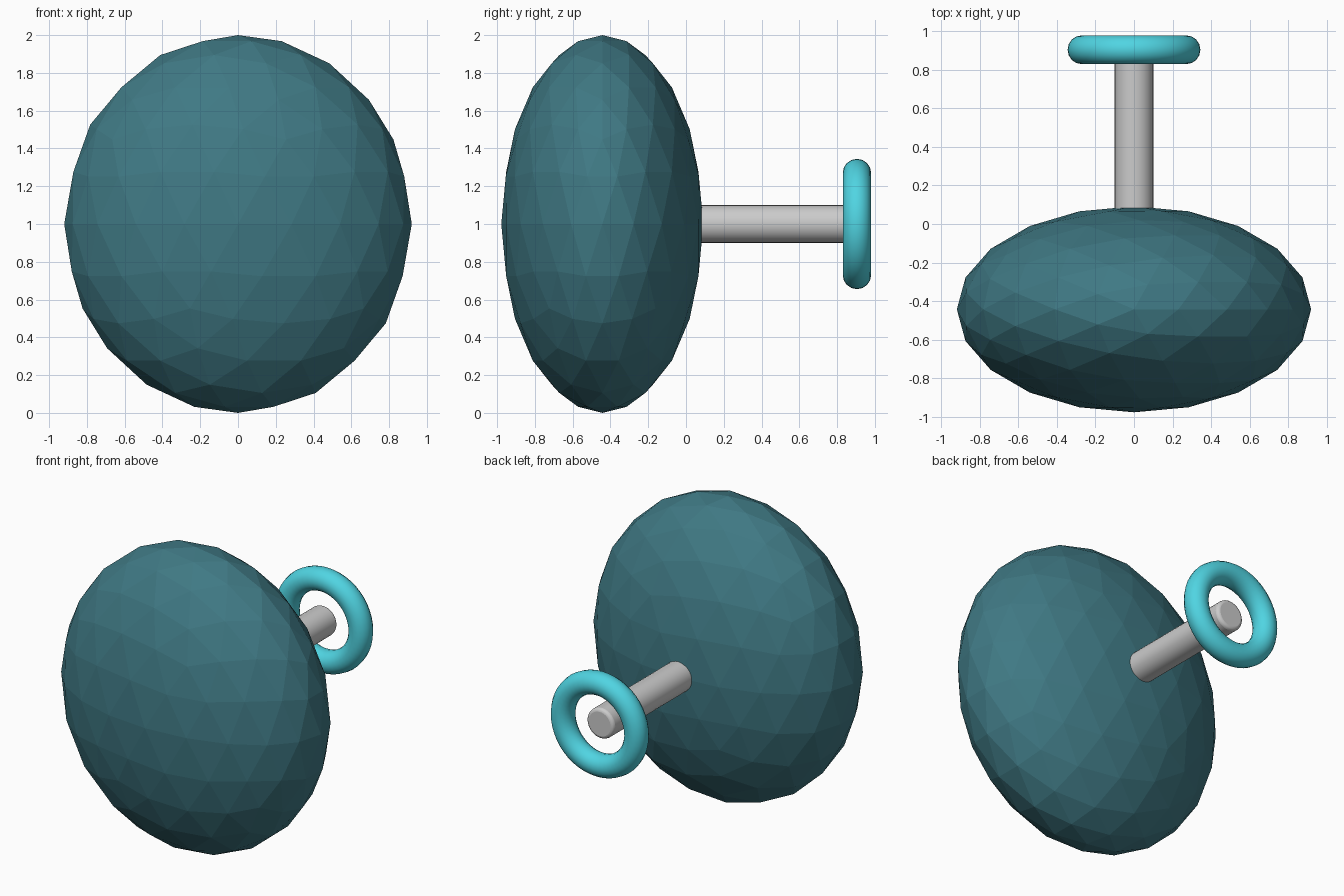
import bpy
from math import radians

if "Cube" in bpy.data.objects:
    bpy.data.objects.remove(bpy.data.objects["Cube"])


def paint(obj, name, color):
    mat = bpy.data.materials.new(name)
    mat.diffuse_color = color
    mat.use_nodes = True
    mat.node_tree.nodes["Principled BSDF"].inputs["Base Color"].default_value = mat.diffuse_color
    obj.data.materials.append(mat)


def apply(rotation=True):
    bpy.ops.object.transform_apply(location=False, rotation=rotation, scale=True)


BACKWARD = (radians(-90), 0, 0)

# Faceted, flattened body
bpy.ops.mesh.primitive_ico_sphere_add(subdivisions=3, radius=1, location=(0, -0.443, 1))
body = bpy.context.object
body.name = "body"
body.scale = (0.92, 0.535, 1)
apply()
paint(body, "dark_teal", (0.05, 0.19, 0.23, 1))

# Rod out of the back, with slightly rounded ends
ROD_START, ROD_END = 0.0, 0.905
bpy.ops.mesh.primitive_cylinder_add(vertices=32, radius=0.1, depth=ROD_END - ROD_START,
                                    location=(0, (ROD_START + ROD_END) / 2, 1),
                                    rotation=BACKWARD)
rod = bpy.context.object
rod.name = "rod"
apply()
bevel = rod.modifiers.new("rounded_ends", 'BEVEL')
bevel.width = 0.02
bevel.segments = 3
bevel.limit_method = 'ANGLE'
bevel.angle_limit = radians(40)
bpy.ops.object.shade_smooth_by_angle(angle=radians(40))

# Ring around the rod end
bpy.ops.mesh.primitive_torus_add(major_segments=48, minor_segments=16,
                                 major_radius=0.27, minor_radius=0.075,
                                 location=(0, 0.905, 1), rotation=BACKWARD)
ring = bpy.context.object
ring.name = "ring"
apply()
bpy.ops.object.shade_smooth()
paint(ring, "cyan", (0.08, 0.66, 0.76, 1))
